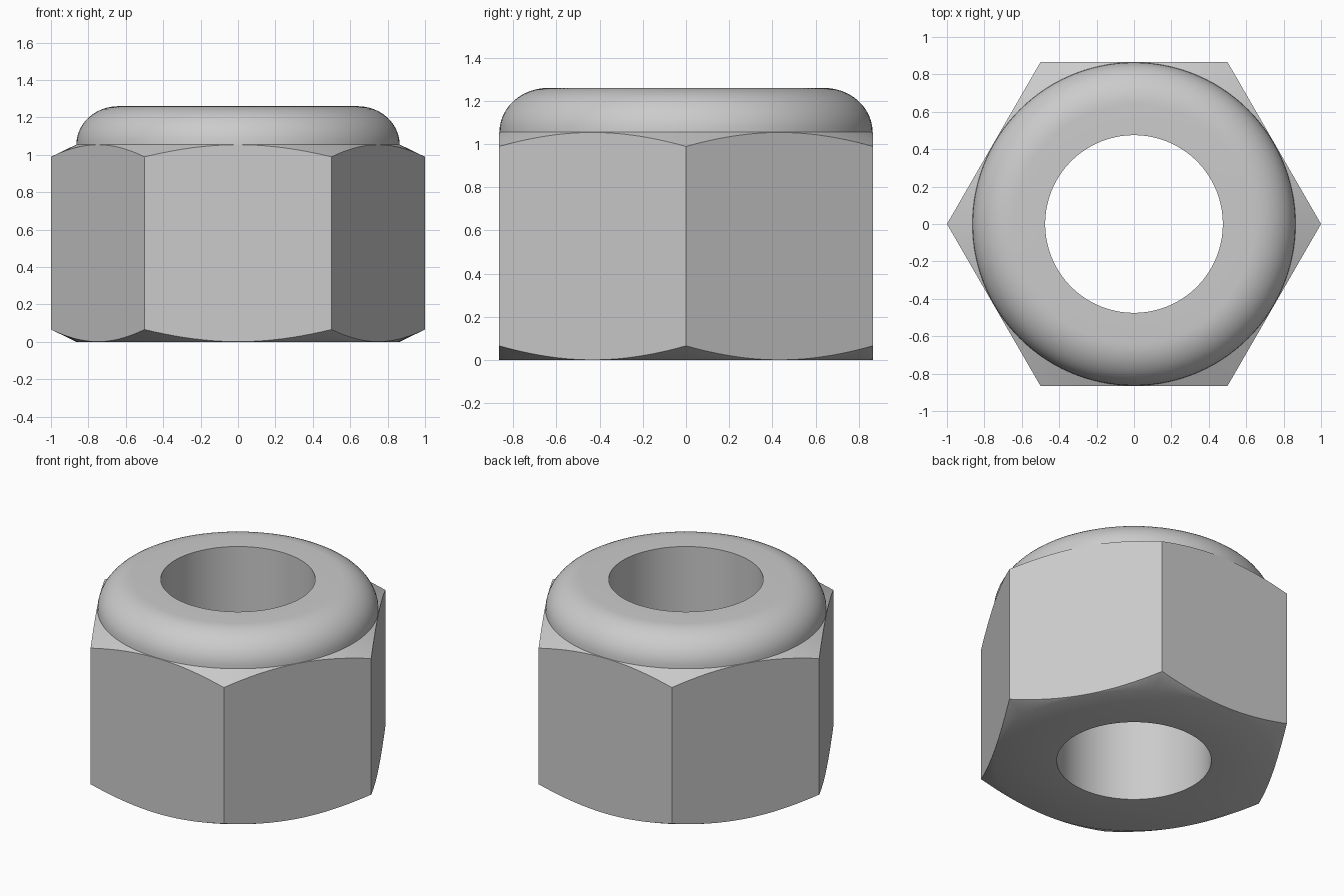
import bpy, bmesh
from math import pi, sin, cos, radians

if "Cube" in bpy.data.objects:
    bpy.data.objects.remove(bpy.data.objects["Cube"], do_unlink=True)

SEGMENTS = 120          # divisible by six, so every corner gets a vertex
FLAT = cos(radians(30))  # centre to flat side, with corners at radius 1
RIM = FLAT - 0.002       # where the chamfers start
SLOPE = 0.485            # chamfer rise per unit of radius
BORE = 0.475
SHOULDER, TOP = 1.055, 1.26

steel = bpy.data.materials.new("steel grey")
steel.use_nodes = True
colour = (0.6, 0.6, 0.6, 1)
steel.diffuse_color = colour
steel.node_tree.nodes["Principled BSDF"].inputs["Base Color"].default_value = colour

bm = bmesh.new()


def hex_radius(angle):
    return FLAT / cos(angle % (pi / 3) - pi / 6)


def ring(radius, height):
    """Closed loop of vertices; radius and height are functions of the angle."""
    verts = []
    for i in range(SEGMENTS):
        a = 2 * pi * i / SEGMENTS
        r = radius(a)
        verts.append(bm.verts.new((r * cos(a), r * sin(a), height(r))))
    return verts


def circle(r, z):
    return ring(lambda a: r, lambda _: z)


# Underside and chamfered hexagonal body
rings = [
    circle(BORE, 0),
    circle(RIM, 0),
    ring(hex_radius, lambda r: SLOPE * (r - RIM)),
    ring(hex_radius, lambda r: SHOULDER - SLOPE * (r - RIM)),
    circle(RIM, SHOULDER),
]

# Rounded collar
STEPS, ROUND = 12, 0.225
for i in range(1, STEPS + 1):
    t = pi / 2 * i / STEPS
    rings.append(circle(RIM - ROUND * (1 - cos(t)),
                        SHOULDER + (TOP - SHOULDER) * sin(t)))

# Flat top, then the bore back down to the underside
rings.append(circle(BORE, TOP))
for lower, upper in zip(rings, rings[1:] + rings[:1]):
    for i in range(SEGMENTS):
        j = (i + 1) % SEGMENTS
        bm.faces.new((lower[i], lower[j], upper[j], upper[i]))

bmesh.ops.recalc_face_normals(bm, faces=bm.faces)
mesh = bpy.data.meshes.new("lock_nut")
bm.to_mesh(mesh)
bm.free()
mesh.materials.append(steel)

nut = bpy.data.objects.new("lock_nut", mesh)
bpy.context.collection.objects.link(nut)
bpy.ops.object.select_all(action='DESELECT')
nut.select_set(True)
bpy.context.view_layer.objects.active = nut
bpy.ops.object.shade_smooth_by_angle(angle=radians(30))
